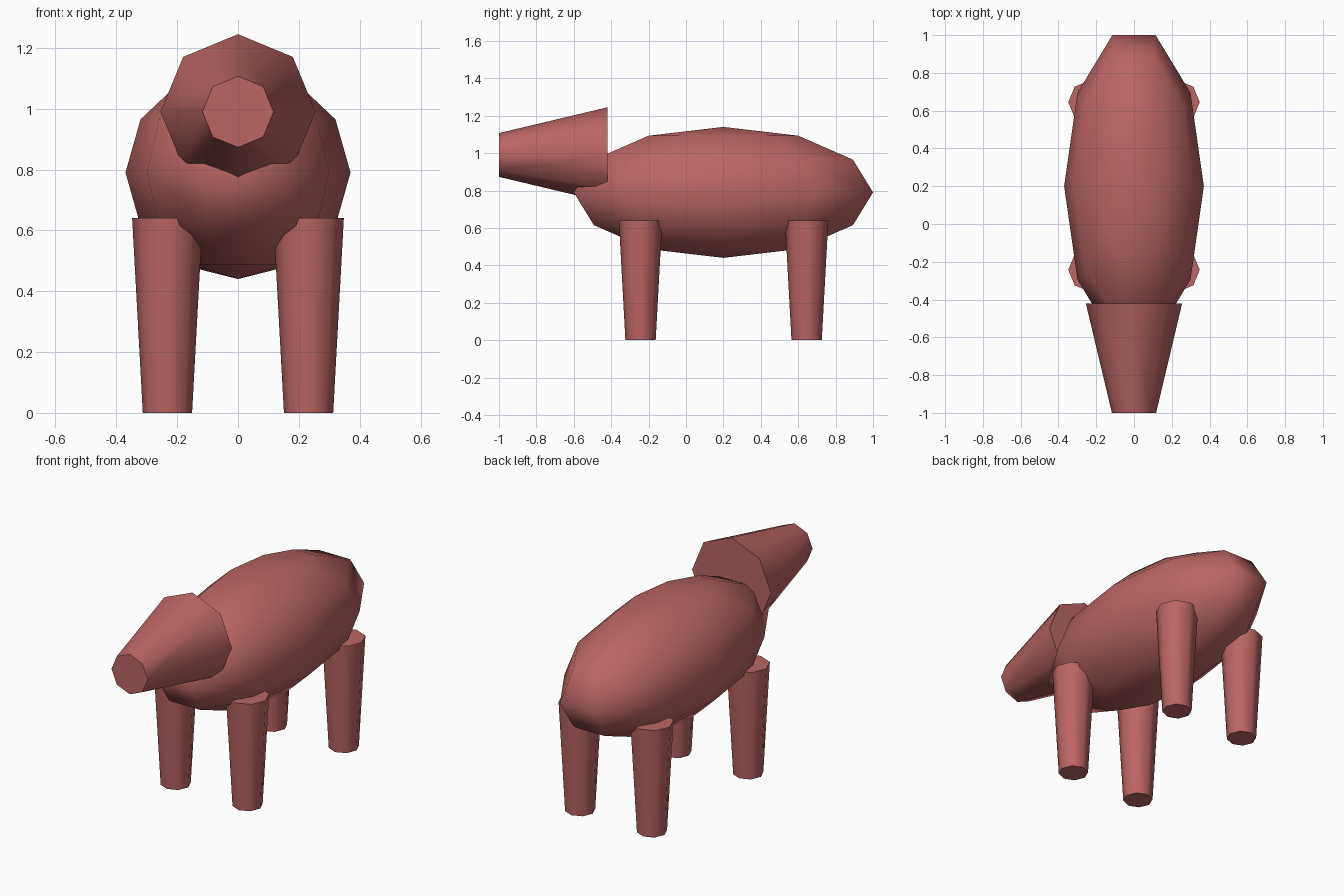
import bpy
import bmesh
from math import sin, cos, pi, radians
from mathutils import Matrix, Vector

cube = bpy.data.objects.get("Cube")
if cube:
    bpy.data.objects.remove(cube, do_unlink=True)

# One dusty red colour for everything
skin = bpy.data.materials.new("dusty_red")
skin.use_nodes = True
colour = (0.5, 0.13, 0.13, 1)
skin.diffuse_color = colour
skin.node_tree.nodes["Principled BSDF"].inputs["Base Color"].default_value = colour


def finish(name, bm, smooth_angle):
    """Turn a bmesh into a smooth-shaded object with the skin colour."""
    bmesh.ops.recalc_face_normals(bm, faces=bm.faces)
    mesh = bpy.data.meshes.new(name)
    bm.to_mesh(mesh)
    bm.free()
    mesh.materials.append(skin)
    obj = bpy.data.objects.new(name, mesh)
    bpy.context.collection.objects.link(obj)
    bpy.ops.object.select_all(action="DESELECT")
    obj.select_set(True)
    bpy.context.view_layer.objects.active = obj
    bpy.ops.object.shade_smooth_by_angle(angle=radians(smooth_angle))
    return obj


def tapered_tube(name, start, end, r_start, r_end):
    """Eight-sided capped cone between two points."""
    start, end = Vector(start), Vector(end)
    axis = end - start
    turn = Vector((0, 0, 1)).rotation_difference(axis).to_matrix().to_4x4()
    bm = bmesh.new()
    bmesh.ops.create_cone(bm, cap_ends=True, segments=8, radius1=r_start,
                          radius2=r_end, depth=axis.length,
                          matrix=Matrix.Translation((start + end) / 2) @ turn)
    return finish(name, bm, 60)


# Body: half circle profile spun into a coarse sphere, then stretched
bm = bmesh.new()
arc = [bm.verts.new((sin(i * pi / 6), 0, cos(i * pi / 6))) for i in range(7)]
edges = [bm.edges.new(pair) for pair in zip(arc, arc[1:])]
bmesh.ops.spin(bm, geom=arc + edges, cent=(0, 0, 0), axis=(0, 0, 1),
               angle=2 * pi, steps=10)
bmesh.ops.remove_doubles(bm, verts=bm.verts, dist=0.001)
bmesh.ops.scale(bm, vec=(0.37, 0.8 / cos(pi / 10), 0.35), verts=bm.verts)
bmesh.ops.translate(bm, vec=(0, 0.2, 0.79), verts=bm.verts)
finish("body", bm, 180)

# Head: cone narrowing to a blunt snout
tapered_tube("head", (0, -0.42, 0.99), (0, -1, 0.99), 0.255, 0.117)

# Legs
for side, x in (("left", 0.232), ("right", -0.232)):
    for end, y in (("front", -0.243), ("back", 0.645)):
        tapered_tube(f"{end}_{side}_leg", (x, y, 0), (x, y, 0.64), 0.081, 0.116)
